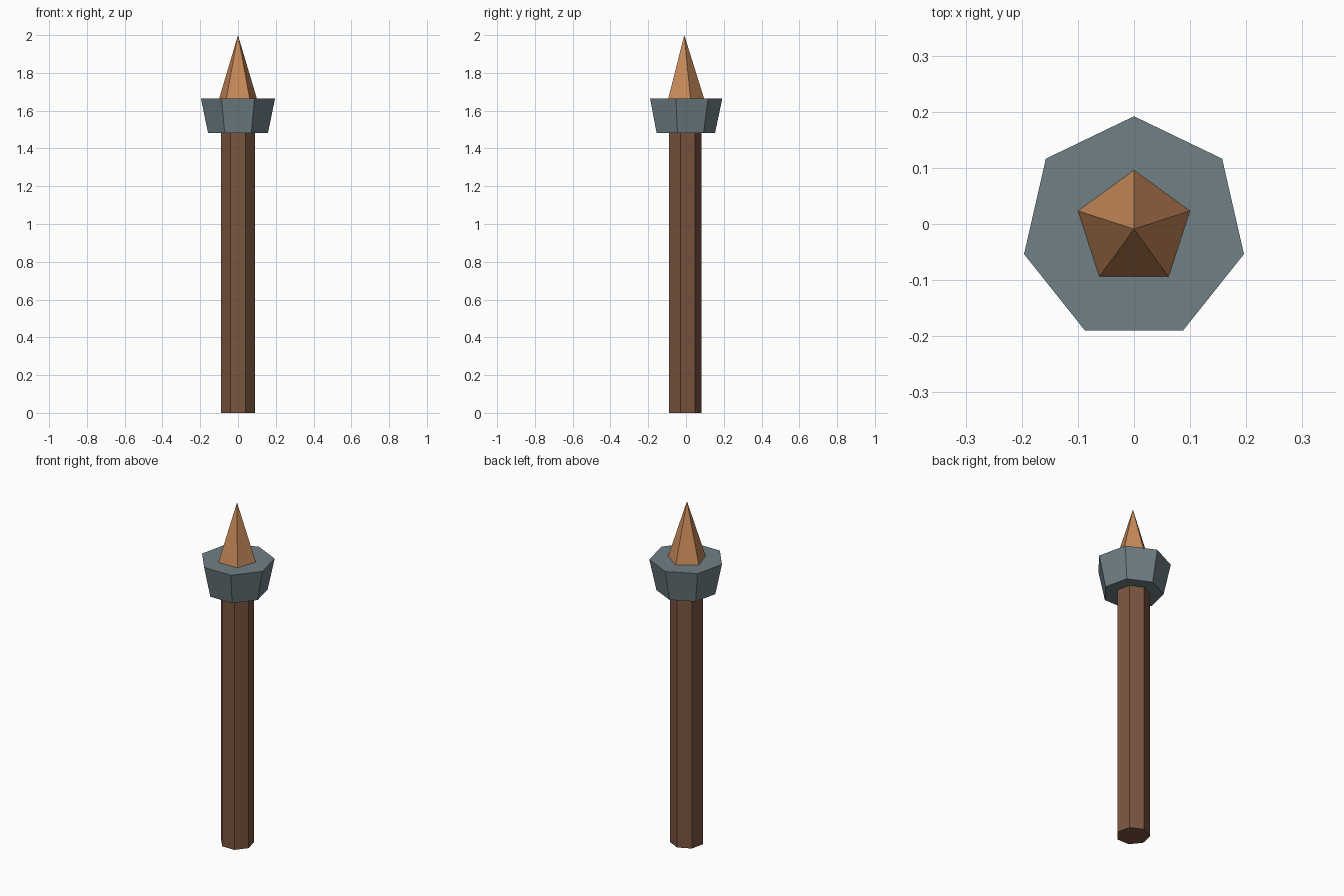
import bpy
import bmesh
from math import sin, cos, tau

cube = bpy.data.objects.get("Cube")
if cube:
    bpy.data.objects.remove(cube, do_unlink=True)

AXIS_Y = -0.009  # odd-sided rings sit slightly off centre


def make_material(name, rgb):
    mat = bpy.data.materials.new(name)
    mat.use_nodes = True
    mat.diffuse_color = (*rgb, 1)
    bsdf = mat.node_tree.nodes["Principled BSDF"]
    bsdf.inputs["Base Color"].default_value = (*rgb, 1)
    bsdf.inputs["Roughness"].default_value = 0.8
    return mat


def make_prism(name, sides, bottom, top, mat):
    """Closed tapered prism with a corner toward +y; bottom and top are (radius, z)."""
    bm = bmesh.new()

    def ring(radius, z):
        if radius == 0:
            return [bm.verts.new((0, 0, z))] * sides
        angles = [tau * i / sides for i in range(sides)]
        return [bm.verts.new((radius * sin(a), radius * cos(a), z)) for a in angles]

    low, high = ring(*bottom), ring(*top)
    bm.faces.new(low)
    if top[0]:
        bm.faces.new(high)
    for i in range(sides):
        j = (i + 1) % sides
        corners = [low[i], low[j], high[j], high[i]]
        bm.faces.new(list(dict.fromkeys(corners)))
    bmesh.ops.recalc_face_normals(bm, faces=bm.faces)
    mesh = bpy.data.meshes.new(name)
    bm.to_mesh(mesh)
    bm.free()
    mesh.materials.append(mat)
    obj = bpy.data.objects.new(name, mesh)
    obj.location.y = AXIS_Y
    bpy.context.collection.objects.link(obj)
    return obj


dark_wood = make_material("dark wood", (0.195, 0.09, 0.05))
grey_metal = make_material("blue grey metal", (0.16, 0.215, 0.235))
copper = make_material("copper orange", (0.57, 0.25, 0.1))

# Long handle, flared collar and pointed tip
make_prism("shaft", 7, (0.091, 0), (0.091, 1.5), dark_wood)
make_prism("collar", 7, (0.163, 1.483), (0.201, 1.664), grey_metal)
make_prism("spike_tip", 5, (0.108, 1.654), (0, 2), copper)
